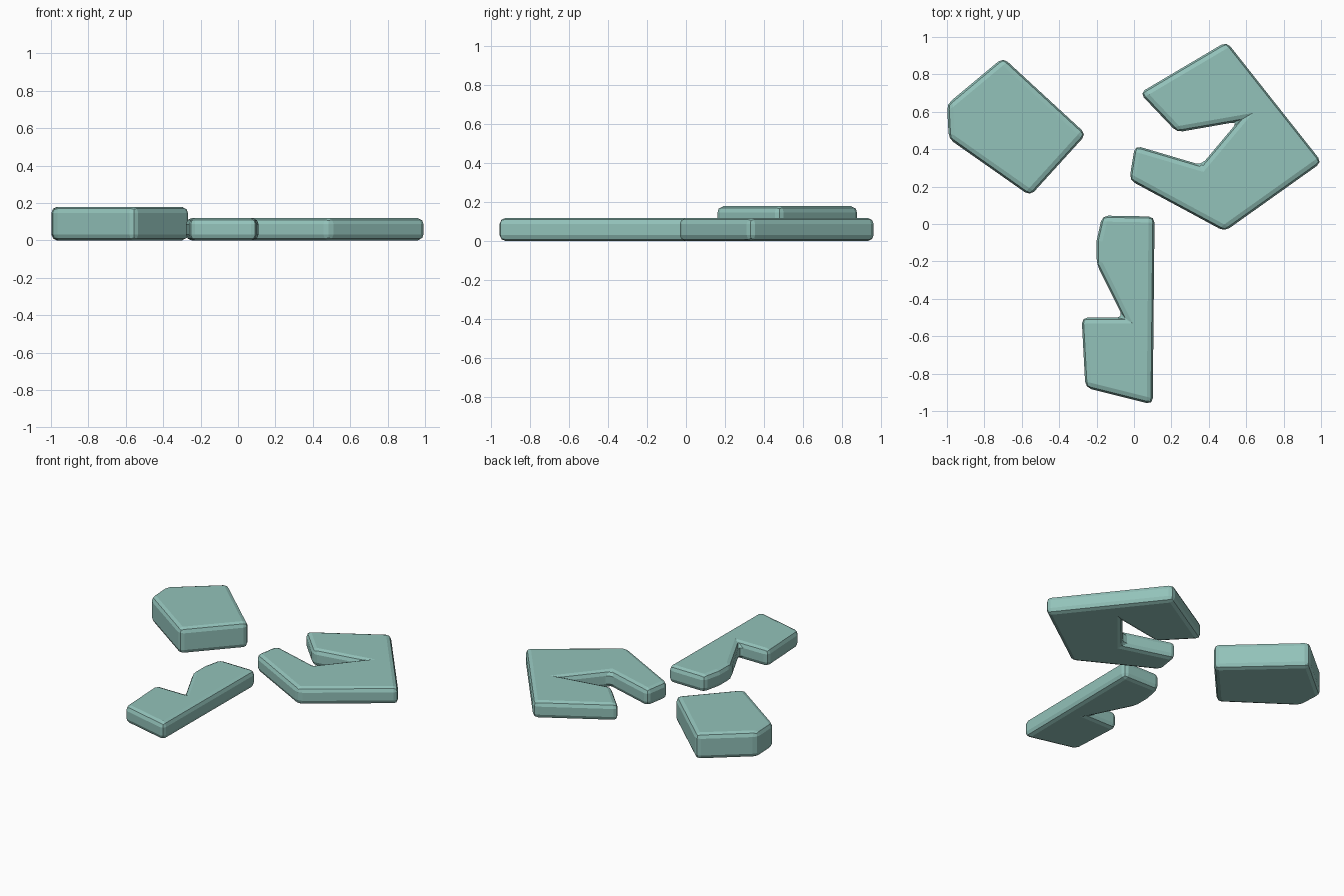
import bpy, bmesh

if "Cube" in bpy.data.objects:
    bpy.data.objects.remove(bpy.data.objects["Cube"])

# Single pale teal colour
teal = bpy.data.materials.new("pale teal")
teal.diffuse_color = (0.29, 0.54, 0.49, 1)
teal.use_nodes = True
teal.node_tree.nodes["Principled BSDF"].inputs["Base Color"].default_value = teal.diffuse_color


def slab(name, outline, height, bevel=0.032):
    """Flat slab extruded from an outline, with all edges rounded."""
    bm = bmesh.new()
    base = bm.faces.new([bm.verts.new((x, y, 0)) for x, y in outline])
    top = bmesh.ops.extrude_face_region(bm, geom=[base])["geom"]
    for v in top:
        if isinstance(v, bmesh.types.BMVert):
            v.co.z = height
    bmesh.ops.recalc_face_normals(bm, faces=bm.faces)
    mesh = bpy.data.meshes.new(name)
    bm.to_mesh(mesh)
    bm.free()
    mesh.materials.append(teal)
    ob = bpy.data.objects.new(name, mesh)
    bpy.context.collection.objects.link(ob)
    mod = ob.modifiers.new("rounded edges", "BEVEL")
    mod.width = bevel
    mod.segments = 2
    mod.limit_method = "ANGLE"
    mod.angle_limit = 0.3


# Thick five-sided slab
slab("thick_slab", [(-1.0, .64), (-.99, .455), (-.555, .15), (-.255, .48),
                    (-.70, .89)], 0.18)

# Large slab with a hooked notch
slab("notched_slab", [(.03, .70), (.495, .975), (1.005, .33), (.485, -.04),
                      (-.025, .235), (.005, .42), (.36, .315), (.555, .547),
                      (.23, .49)], 0.12)

# Long narrow slab with a side notch
slab("narrow_slab", [(-.17, .045), (.11, .04), (.10, -.965), (-.26, -.875),
                     (-.28, -.50), (-.058, -.50), (-.2, -.215),
                     (-.2, -.09)], 0.12)
